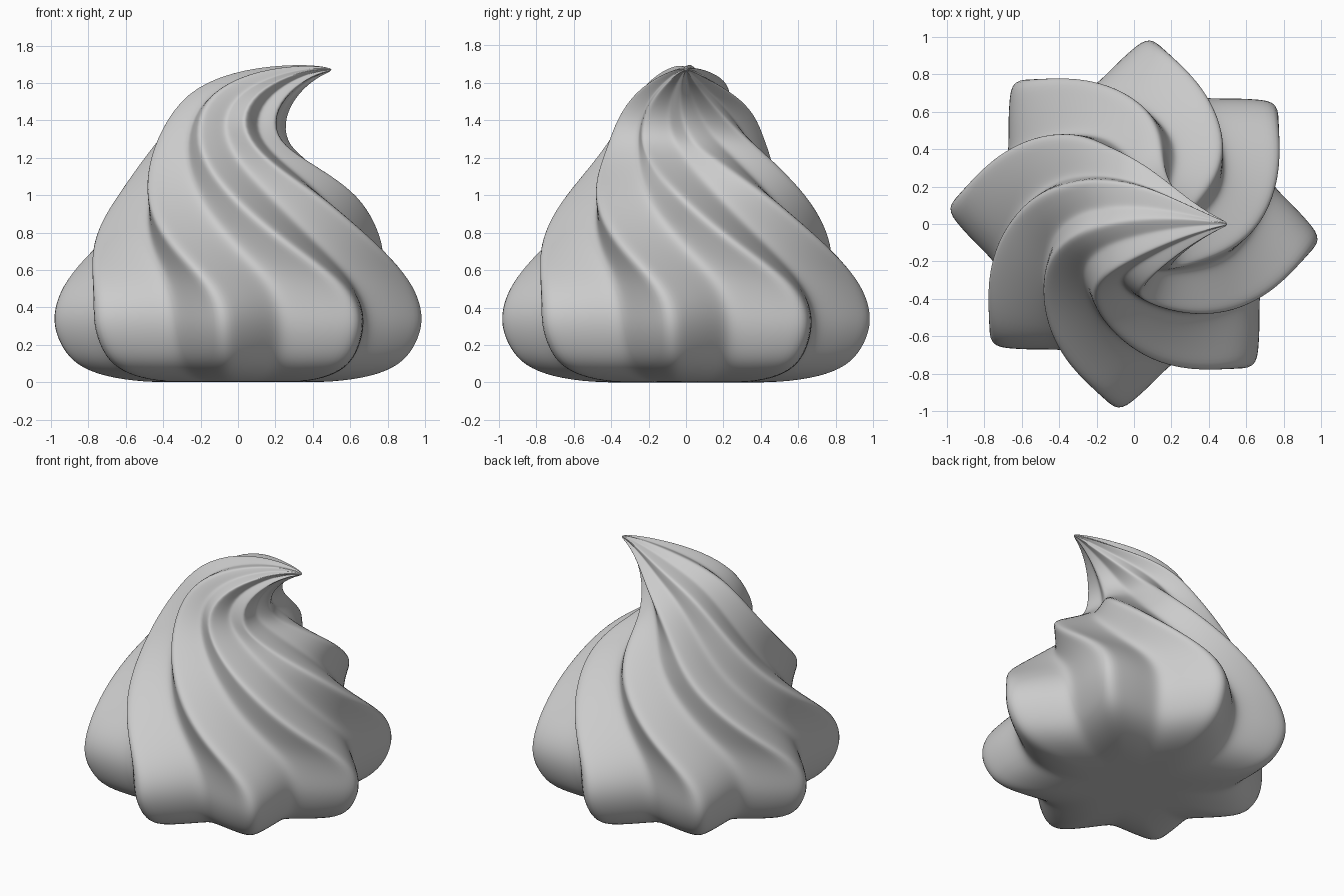
import bpy
import bmesh
from math import radians, sin, cos, pi, sqrt

default_cube = bpy.data.objects.get("Cube")
if default_cube:
    bpy.data.objects.remove(default_cube, do_unlink=True)

LOBES = 8
STEPS = 8            # points around each lobe
VALLEY = 0.75        # groove radius relative to the ridge
RIDGE_START = radians(-4)

# Spine sections: centre x, centre z, tilt, radius in the bend plane, radius across it
SECTIONS = [
    (0, 0, 0, .3, .3),
    (0, 0, 0, .52, .52),
    (0, .03, 0, .74, .74),
    (0, .09, 0, .89, .89),
    (0, .18, 0, .97, .97),
    (0, .3, 0, 1.02, 1.02),
    (0, .42, 0, 1.01, 1.01),
    (0, .55, 0, .96, .96),
    (0, .7, 0, .87, .87),
    (0, .85, 0, .77, .77),
    (0, 1, 0, .66, .66),
    (-.02, 1.14, 3, .54, .55),
    (-.04, 1.28, 10, .41, .45),
    (-.01, 1.42, 27, .31, .38),
    (.11, 1.54, 42, .19, .28),
    (.28, 1.625, 58, .09, .14),
    (.42, 1.665, 70, .035, .05),
    (.49, 1.67, 80, .012, .015),
]


def twist_at(z):
    """Swirl that eases in above the base and then grows steadily."""
    rise = z - 0.5
    return radians(-88) * (rise + sqrt(rise * rise + 0.006)) / 2


def star(step):
    """Relative radius: pointed ridge, softly rounded groove."""
    across = abs((step % STEPS) / STEPS * 2 - 1)
    return VALLEY + (1 - VALLEY) * across ** 1.35


def add_ring(bm, section):
    x, z, tilt, radius_in, radius_across = section
    tilt = radians(tilt)
    ring = []
    for i in range(LOBES * STEPS):
        angle = RIDGE_START + twist_at(z) + 2 * pi * i / (LOBES * STEPS)
        u = radius_in * star(i) * cos(angle)
        v = radius_across * star(i) * sin(angle)
        ring.append(bm.verts.new((x + u * cos(tilt), v, z - u * sin(tilt))))
    return ring


# Swirled body with a curled tip
bm = bmesh.new()
rings = [add_ring(bm, s) for s in SECTIONS]
for low, high in zip(rings, rings[1:]):
    for i in range(len(low)):
        j = (i + 1) % len(low)
        bm.faces.new((low[i], low[j], high[j], high[i]))

# Close the flat base and the tip
for ring, point in ((rings[0][::-1], (0, 0, 0)), (rings[-1], (.5, 0, 1.672))):
    pole = bm.verts.new(point)
    for i in range(len(ring)):
        bm.faces.new((ring[i], ring[(i + 1) % len(ring)], pole))

mesh = bpy.data.meshes.new("swirl_body")
bm.to_mesh(mesh)
bm.free()
body = bpy.data.objects.new("swirl_body", mesh)
bpy.context.collection.objects.link(body)

# Smooth surface
for poly in mesh.polygons:
    poly.use_smooth = True
subsurf = body.modifiers.new("smooth", "SUBSURF")
subsurf.levels = subsurf.render_levels = 2

# Colour
cream = bpy.data.materials.new("pale_grey_cream")
cream.use_nodes = True
colour = (0.6, 0.6, 0.6, 1)
cream.diffuse_color = colour
cream.node_tree.nodes["Principled BSDF"].inputs["Base Color"].default_value = colour
mesh.materials.append(cream)
